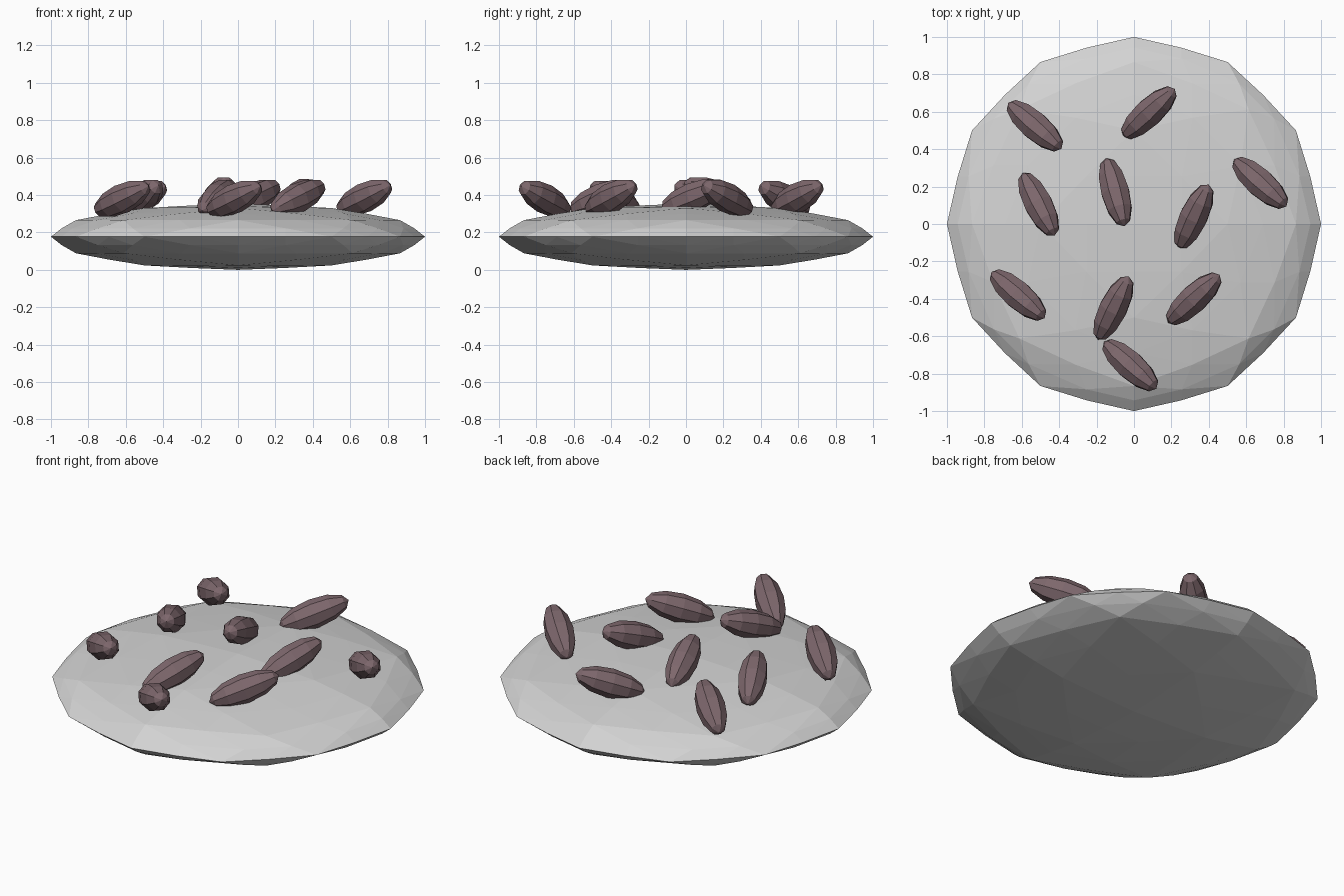
import bpy, bmesh
from math import radians, sin, cos, pi
from mathutils import Matrix, Vector

default = bpy.data.objects.get("Cube")
if default:
    bpy.data.objects.remove(default, do_unlink=True)


def make_material(name, rgb):
    mat = bpy.data.materials.new(name)
    mat.use_nodes = True
    color = (*rgb, 1.0)
    mat.diffuse_color = color
    mat.node_tree.nodes["Principled BSDF"].inputs["Base Color"].default_value = color
    return mat


def make_object(name, bm, mat):
    bmesh.ops.recalc_face_normals(bm, faces=bm.faces[:])
    mesh = bpy.data.meshes.new(name)
    bm.to_mesh(mesh)
    bm.free()
    mesh.materials.append(mat)
    obj = bpy.data.objects.new(name, mesh)
    bpy.context.collection.objects.link(obj)
    return obj


stone_grey = make_material("stone grey", (0.65, 0.65, 0.65))
seed_brown = make_material("seed brown", (0.205, 0.135, 0.15))

# Flattened faceted disc: rings of 4, 8 and 12 points joined into triangles
HALF_HEIGHT = 0.177
bm = bmesh.new()
for side in (1, -1):
    bm.verts.new((0, 0, side))
    for ring in (1, 2):
        tilt = ring * pi / 6
        for i in range(4 * ring):
            a = i * pi / (2 * ring)
            bm.verts.new((sin(tilt) * cos(a), sin(tilt) * sin(a), side * cos(tilt)))
for i in range(12):
    a = i * pi / 6
    bm.verts.new((cos(a), sin(a), 0))
bmesh.ops.convex_hull(bm, input=bm.verts[:])

# Split each facet in four and bulge the new points slightly outwards
bmesh.ops.subdivide_edges(bm, edges=bm.edges[:], cuts=1, use_grid_fill=True)
for v in bm.verts:
    v.co = v.co.lerp(v.co.normalized(), 0.3)
bmesh.ops.scale(bm, vec=Vector((1, 1, HALF_HEIGHT)), verts=bm.verts[:])
bmesh.ops.translate(bm, vec=Vector((0, 0, HALF_HEIGHT)), verts=bm.verts[:])
make_object("disc", bm, stone_grey)

# Seeds: x, y, z and heading of the raised end in degrees
SEEDS = [
    (-0.53, 0.525, 0.38, -41),
    (0.08, 0.595, 0.385, 43),
    (-0.10, 0.17, 0.40, -75),
    (-0.51, 0.105, 0.385, -63),
    (0.32, 0.04, 0.39, 65),
    (0.675, 0.22, 0.385, -42),
    (-0.62, -0.38, 0.38, -41),
    (-0.11, -0.45, 0.385, 64),
    (0.32, -0.40, 0.385, 43),
    (-0.02, -0.755, 0.38, -42),
]
for n, (x, y, z, heading) in enumerate(SEEDS, 1):
    bm = bmesh.new()
    bmesh.ops.create_uvsphere(bm, u_segments=8, v_segments=6, radius=1)
    bm.transform(Matrix.Rotation(pi / 2, 4, "Y"))
    bm.transform(Matrix.Rotation(pi / 8, 4, "X"))
    bm.transform(Matrix.Diagonal((0.2, 0.08, 0.08, 1)))
    seed = make_object(f"seed_{n}", bm, seed_brown)
    seed.location = (x, y, z)
    seed.rotation_euler = (0, radians(-20), radians(heading))
